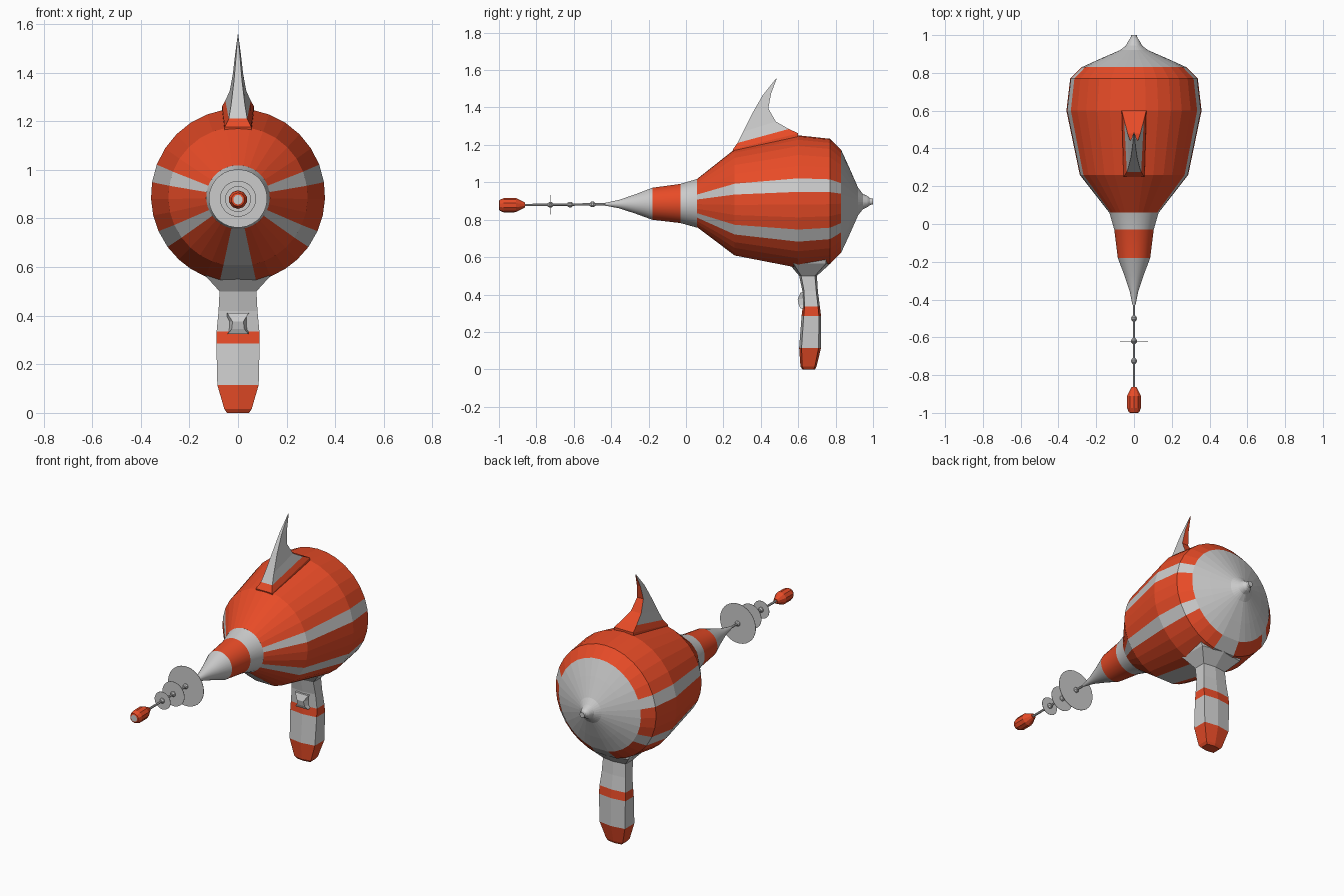
import bpy, bmesh
from math import sin, cos, radians

if "Cube" in bpy.data.objects:
    bpy.data.objects.remove(bpy.data.objects["Cube"])


def material(name, colour):
    m = bpy.data.materials.new(name)
    m.diffuse_color = colour
    m.use_nodes = True
    m.node_tree.nodes["Principled BSDF"].inputs["Base Color"].default_value = m.diffuse_color
    return m


MATS = [material("grey", (0.8, 0.8, 0.8, 1)), material("orange", (0.8, 0.07, 0.02, 1))]
GREY, ORANGE = 0, 1


def loft(name, rings, colour, cap_colours=(GREY, GREY), smooth=False):
    """Skin equal-sized rings of points; colour(band, side) picks the material."""
    bm = bmesh.new()
    loops = [[bm.verts.new(p) for p in ring] for ring in rings]
    n = len(rings[0])
    for i in range(len(loops) - 1):
        for j in range(n):
            k = (j + 1) % n
            f = bm.faces.new((loops[i][j], loops[i][k], loops[i + 1][k], loops[i + 1][j]))
            f.material_index = colour(i, j)
            f.smooth = smooth
    for loop, c in ((loops[0], cap_colours[0]), (loops[-1], cap_colours[1])):
        bm.faces.new(loop).material_index = c
    bmesh.ops.recalc_face_normals(bm, faces=bm.faces[:])
    mesh = bpy.data.meshes.new(name)
    bm.to_mesh(mesh)
    bm.free()
    for m in MATS:
        mesh.materials.append(m)
    ob = bpy.data.objects.new(name, mesh)
    bpy.context.collection.objects.link(ob)
    return ob


def lathe(name, profile, angles, colour, caps=(GREY, GREY), smooth=False):
    """Revolve (y, radius) pairs about the slightly tilted barrel axis."""
    rings = [[(r * cos(radians(a)), y, 0.887 + 0.01 * y + r * sin(radians(a))) for a in angles]
             for y, r in profile]
    return loft(name, rings, colour, caps, smooth)


def even(n):
    return [360 * (i + 0.5) / n for i in range(n)]


def grey(i, j):
    return GREY


# Striped body: right-hand angles mirrored to the left
half = [-78, -68, -57, -47, -36, -24, -13, -2, 9, 21, 33, 45, 57, 69, 80]
angles = half + [90] + [180 - a for a in reversed(half)]
n = len(angles)
stripes = {4, 8, n - 6, n - 10, n - 1}
lathe("body", [(0.06, 0.131), (0.26, 0.287), (0.60, 0.358), (0.77, 0.338), (0.83, 0.277)],
      angles, lambda i, j: GREY if j in stripes else ORANGE)

# Rear cap and nub
lathe("rear_cap", [(0.83, 0.277), (0.872, 0.185), (0.92, 0.075), (0.945, 0.042),
                   (0.97, 0.03), (0.985, 0.018), (1.0, 0.016)], angles, grey)

# Neck, nose cone and rod
lathe("neck", [(-0.18, 0.086), (-0.03, 0.105), (0.06, 0.131)], even(32),
      lambda i, j: ORANGE if i == 0 else GREY, smooth=True)
lathe("nose_cone", [(-0.43, 0.008), (-0.36, 0.022), (-0.27, 0.052), (-0.18, 0.086)],
      even(32), grey, smooth=True)
lathe("rod", [(-0.88, 0.007), (-0.42, 0.007)], even(8), grey)

# Antenna discs with small hubs
for i, (y, r) in enumerate([(-0.50, 0.12), (-0.62, 0.074), (-0.725, 0.053)]):
    lathe(f"disc_{i}", [(y - 0.001, r), (y + 0.001, r)], even(32), grey)
    lathe(f"disc_hub_{i}", [(y - 0.016, 0.008), (y - 0.006, 0.016),
                            (y + 0.006, 0.016), (y + 0.016, 0.008)], even(8), grey)

# Muzzle tip
lathe("muzzle_tip", [(-1.0, 0.02), (-0.998, 0.028), (-0.975, 0.038), (-0.91, 0.038),
                     (-0.862, 0.014)], even(10), lambda i, j: ORANGE, (GREY, ORANGE))

# Swept fin: front (y, z, half width), rear (y, z, half width)
fin = [((0.26, 1.13, 0.058), (0.60, 1.21, 0.066)),
       ((0.25, 1.175, 0.055), (0.60, 1.262, 0.065)),
       ((0.275, 1.21, 0.038), (0.55, 1.285, 0.052)),
       ((0.305, 1.27, 0.028), (0.48, 1.325, 0.034)),
       ((0.355, 1.37, 0.016), (0.44, 1.395, 0.021)),
       ((0.41, 1.465, 0.008), (0.455, 1.475, 0.012)),
       ((0.480, 1.553, 0.001), (0.486, 1.556, 0.001))]
rings = [[(-f[2], f[0], f[1]), (f[2], f[0], f[1]), (r[2], r[0], r[1]), (-r[2], r[0], r[1])]
         for f, r in fin]
loft("fin", rings, lambda i, j: ORANGE if i < 2 or j == 2 else GREY)

# Handle: (z, front y, rear y, half width), ridged front and back
grip = [(0.0, 0.622, 0.690, 0.045), (0.015, 0.612, 0.698, 0.056), (0.115, 0.605, 0.722, 0.085),
        (0.285, 0.618, 0.722, 0.089), (0.335, 0.624, 0.716, 0.088), (0.42, 0.622, 0.705, 0.08),
        (0.50, 0.605, 0.700, 0.076), (0.565, 0.550, 0.772, 0.135), (0.63, 0.55, 0.772, 0.16)]
section = [(0, -1), (1, -0.78), (1, 0.78), (0, 1), (-1, 0.78), (-1, -0.78)]
rings = [[(w * u, (a + b) / 2 + (b - a) / 2 * v, z) for u, v in section] for z, a, b, w in grip]
loft("handle", rings, lambda i, j: ORANGE if i in (0, 1, 3) else GREY, (ORANGE, GREY))

# Trigger: wedge on the front of the handle
rows = [(0.325, 0.612, 0.042), (0.345, 0.603, 0.026), (0.375, 0.597, 0.022), (0.41, 0.612, 0.044)]
rings = [[(-w, y, z), (w, y, z), (0.045, 0.65, z), (-0.045, 0.65, z)] for z, y, w in rows]
loft("trigger", rings, grey)
